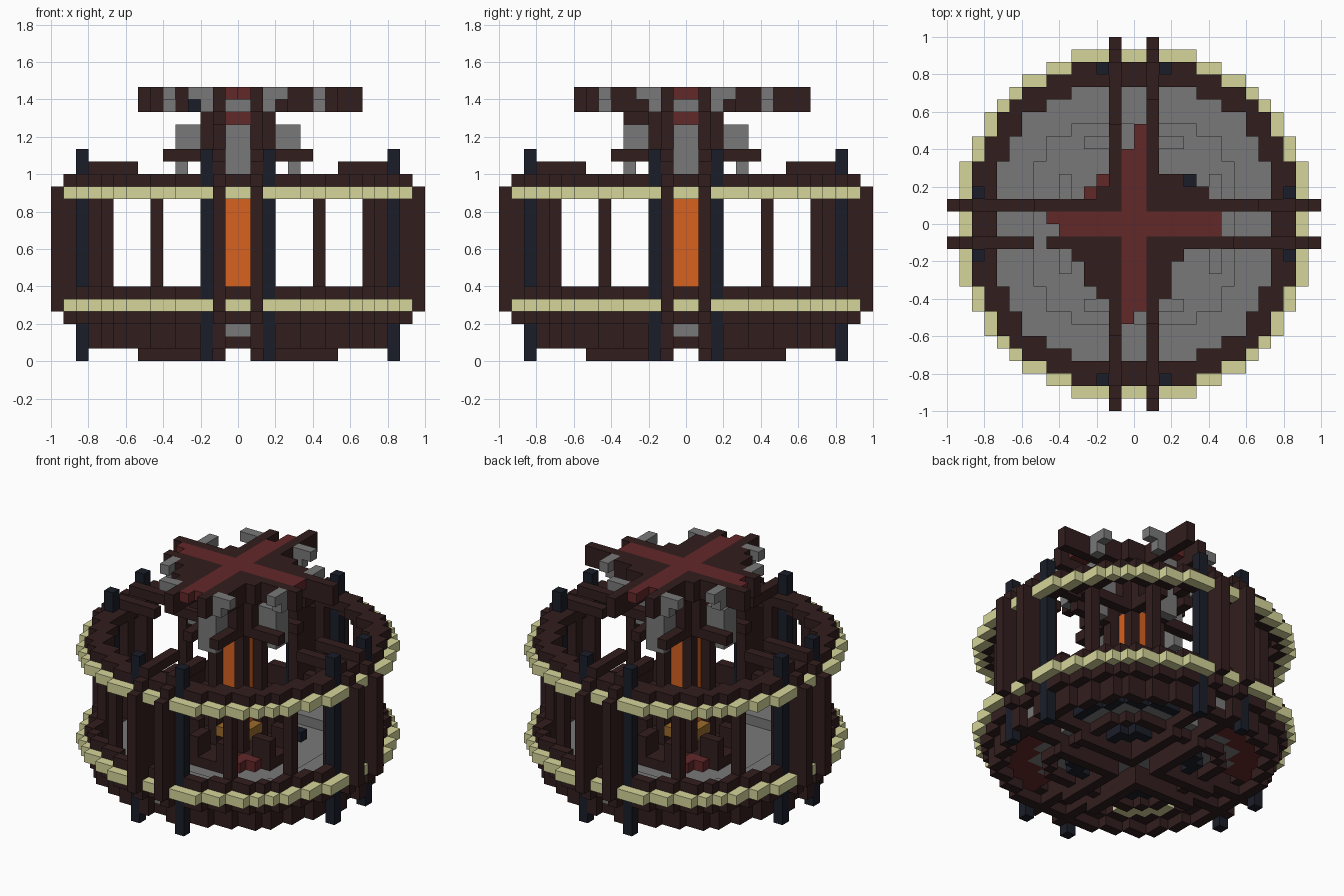
import bpy

old = bpy.data.objects.get("Cube")
if old:
    bpy.data.objects.remove(old, do_unlink=True)

U = 1 / 15  # edge of one block
COLOURS = {
    "dark_wood": (0.031, 0.0125, 0.0125),
    "grey_stone": (0.19, 0.19, 0.19),
    "pale_yellow": (0.66, 0.66, 0.32),
    "glow_orange": (0.68, 0.12, 0.014),
    "deep_red": (0.123, 0.021, 0.022),
    "navy": (0.0105, 0.0125, 0.022),
    "ochre": (0.33, 0.15, 0.025),
}
MATS = {}
for label, rgb in COLOURS.items():
    m = bpy.data.materials.new(label)
    m.use_nodes = True
    m.diffuse_color = (*rgb, 1)
    m.node_tree.nodes["Principled BSDF"].inputs["Base Color"].default_value = (*rgb, 1)
    MATS[label] = m

blocks = {}   # cell -> part name; the first part to claim a cell keeps it
parts = {}    # part name -> material name


def add(part, colour, cells):
    parts[part] = colour
    for c in cells:
        blocks.setdefault(c, part)


def box(xs, ys, zs):
    """Inclusive block ranges."""
    return [(x, y, z) for x in range(xs[0], xs[1] + 1)
            for y in range(ys[0], ys[1] + 1) for z in range(zs[0], zs[1] + 1)]


def turned(cells):
    """Repeat cells on all four sides."""
    out = []
    for x, y, z in cells:
        for _ in range(4):
            out.append((x, y, z))
            x, y = -1 - y, x
    return out


def mirrored(cells):
    return cells + [(x, -1 - y, z) for x, y, z in cells]


def around(cells):
    """Four sides, both mirror halves."""
    return turned(mirrored(cells))


def erode(disc):
    return {(x, y) for x, y in disc
            if {(x + 1, y), (x - 1, y), (x, y + 1), (x, y - 1)} <= disc}


def layer(cells, *levels):
    return [(x, y, z) for x, y in cells for z in levels]


# Nested stepped discs, each one block smaller
discs = [{(x, y) for x in range(-15, 15) for y in range(-15, 15)
          if (x + .5) ** 2 + (y + .5) ** 2 < 14.4 ** 2}]
for _ in range(8):
    discs.append(erode(discs[-1]))

# Navy corner posts
add("navy_posts", "navy", around(box((12, 12), (2, 2), (0, 16))))

# Rib fins around the outside
fin = box((14, 14), (1, 1), (4, 13)) + box((13, 13), (1, 1), (3, 14))
fin += box((11, 12), (1, 1), (1, 15)) + box((8, 10), (1, 1), (15, 15))
add("rib_fins", "dark_wood", around(fin))

# Yellow trim hoops
add("trim_hoops", "pale_yellow", layer(discs[0] - discs[1], 4, 13))

# Wooden hoops and window posts
add("lower_hoop", "dark_wood", layer(discs[1] - discs[2], 3, 4, 5))
add("upper_hoop", "dark_wood", layer(discs[1] - discs[2], 13) + layer(discs[1] - discs[3], 14))
add("window_posts", "dark_wood", around(box((10, 10), (6, 6), (4, 13))))

# Grey bowl floor, with slots showing at the four sides
add("floor_slots", "grey_stone", turned(box((11, 11), (-1, 0), (2, 2))))
add("hull_wall", "dark_wood", layer(discs[2] - discs[3], 1, 2, 3))
add("floor_ring", "grey_stone", layer(discs[3] - discs[6], 3))
add("floor_middle", "grey_stone", layer(discs[6], 2))

# Keel ribs and coloured panels underneath
keel = box((1, 7), (1, 1), (0, 1)) + box((8, 11), (1, 1), (1, 2))
add("keel_ribs", "dark_wood", around(keel))
add("keel_hoop", "dark_wood", layer(discs[7] - discs[8], 1))
add("keel_bars", "navy", around([(4, 2, 1), (3, 3, 1), (4, 3, 1)]))
add("red_panels", "deep_red", [(x, y, 2) for x, y in discs[3] - discs[6]
                               if (x + .5) * (y + .5) < 0 and min(abs(x + .5), abs(y + .5)) > 3])
add("navy_panel", "navy", [(x, y, 2) for x, y in discs[5] - discs[6] if min(x, y) > 1])
add("yellow_panel", "pale_yellow", [(x, y, 2) for x, y in discs[4] - discs[6] if max(x, y) < -5])
add("hull_ledge", "dark_wood", layer(discs[3] - discs[4], 2))

# Central column
add("core_base", "ochre", box((-1, 0), (-1, 0), (3, 5)) + turned(box((1, 1), (-1, 0), (5, 5))))
add("core_glow", "glow_orange", box((-1, 0), (-1, 0), (6, 16)))
add("core_cap", "dark_wood", box((-1, 0), (-1, 0), (17, 20)))
add("core_pillars", "dark_wood", turned(box((1, 1), (1, 1), (2, 19))))
add("core_plinth", "dark_wood", box((-5, 4), (-2, 1), (3, 3)) + box((-2, 1), (-5, 4), (3, 3))
    + around(box((3, 4), (1, 1), (4, 5))))
add("red_seats", "deep_red", turned([(2, 2, 3), (3, 2, 3), (2, 3, 3)]))

# Brackets and lamps below the top cross
bracket = box((2, 5), (1, 1), (16, 16)) + box((2, 2), (1, 1), (17, 19))
add("brackets", "dark_wood", around(bracket) + box((-2, -2), (-5, -4), (19, 19)))
add("lamps", "grey_stone", turned(box((3, 4), (-1, 0), (17, 18)) + box((4, 4), (-1, 0), (15, 16))))
add("lamp_mounts", "grey_stone", turned(box((3, 4), (-1, 0), (20, 20))))
add("red_blocks", "deep_red", turned(box((1, 2), (-1, 0), (19, 19))))

# Top cross: red inlay with pinwheel tips, wooden flanks of uneven length
add("cross_inlay", "deep_red", box((-6, 6), (-1, 0), (21, 21)) + box((-1, 0), (-7, 5), (21, 21))
    + box((0, 0), (6, 7), (21, 21)) + [(-1, -8, 21), (-7, 0, 21)])
add("cross_arms", "dark_wood",
    box((-8, 9), (1, 1), (20, 21)) + box((-7, 7), (-2, -2), (20, 21))
    + box((1, 1), (-8, 9), (20, 21)) + box((-2, -2), (-9, 7), (20, 21)))
add("navy_chips", "navy", [(4, 3, 4), (-4, -5, 20)])
webs = box((2, 5), (2, 2), (20, 21)) + box((2, 3), (3, 3), (20, 21))
webs += box((2, 2), (-6, -3), (20, 21)) + box((3, 3), (-3, -3), (20, 21))
webs += box((-3, -3), (-6, -3), (20, 21)) + box((-5, -4), (-3, -3), (20, 21))
webs += box((-4, -4), (-4, -4), (20, 21)) + box((-3, -3), (2, 2), (20, 21))
webs += [(-4, -5, 21)]
add("cross_webs", "dark_wood", webs)

# Grey hooks beside the arm tips
for a, b in ((2, 3), (-3, -4)):
    for tip in (6, -6):
        add("cross_hooks", "grey_stone", [(tip, a, 20), (tip, a, 21), (tip, b, 21)])
    for tip in (6, -7):
        add("cross_hooks", "grey_stone", [(a, tip, 20), (a, tip, 21), (b, tip, 21)])

# Turn each part's visible block sides into a mesh
SIDES = []
for axis in range(3):
    for s in (0, 1):
        step = [0, 0, 0]
        step[axis] = 2 * s - 1
        corners = []
        for a, b in ((0, 0), (1, 0), (1, 1), (0, 1)):
            p = [0, 0, 0]
            p[axis], p[(axis + 1) % 3], p[(axis + 2) % 3] = s, a, b
            corners.append(p)
        SIDES.append((step, corners if s else corners[::-1]))

for part, colour in parts.items():
    verts, faces = {}, []
    for (x, y, z), owner in blocks.items():
        if owner != part:
            continue
        for (dx, dy, dz), corners in SIDES:
            if (x + dx, y + dy, z + dz) in blocks:
                continue
            faces.append([verts.setdefault((x + a, y + b, z + c), len(verts))
                          for a, b, c in corners])
    if not faces:
        continue
    mesh = bpy.data.meshes.new(part)
    mesh.from_pydata([(x * U, y * U, z * U) for x, y, z in verts], [], faces)
    mesh.materials.append(MATS[colour])
    bpy.context.collection.objects.link(bpy.data.objects.new(part, mesh))
